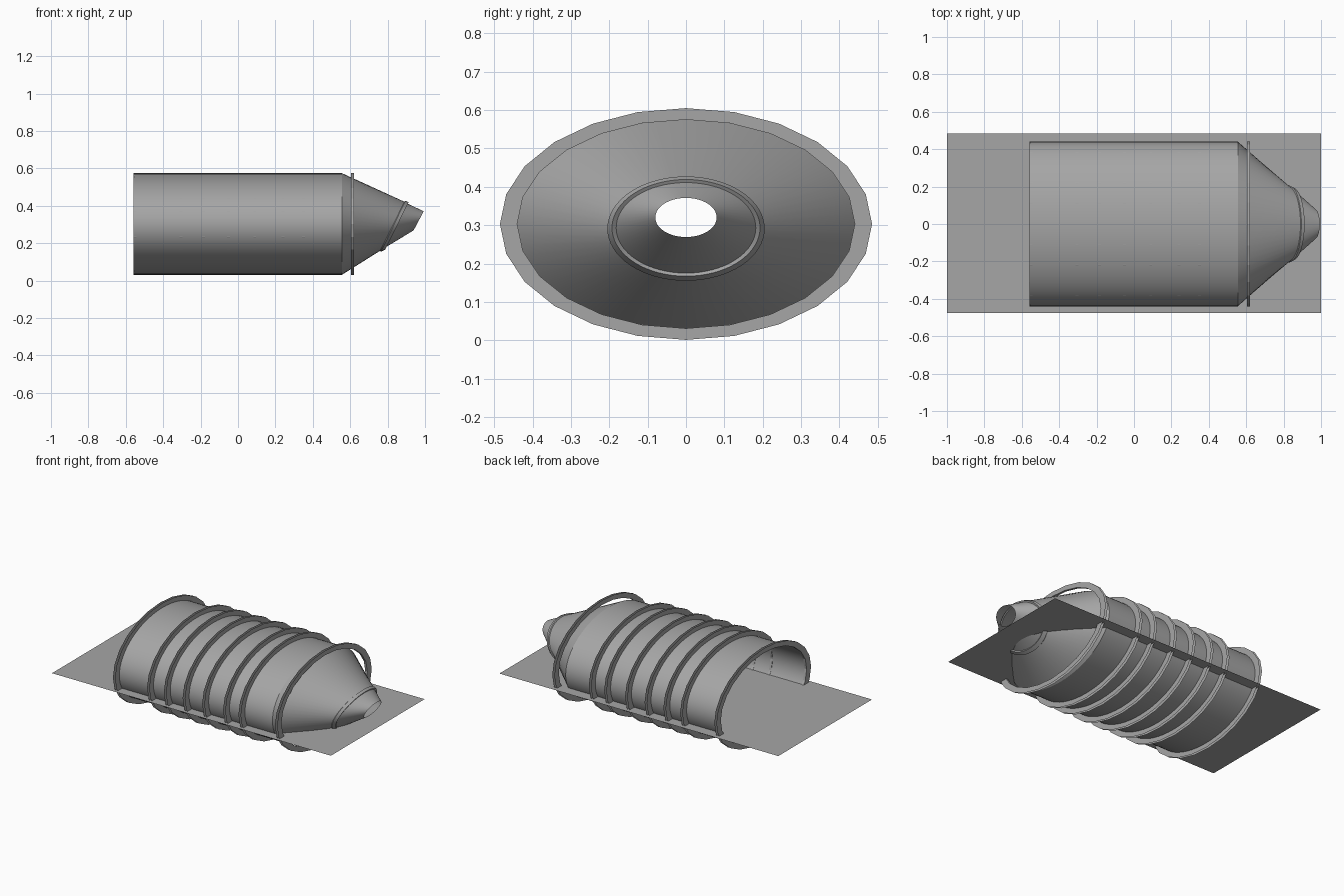
import bpy, bmesh, math

cube = bpy.data.objects.get("Cube")
if cube:
    bpy.data.objects.remove(cube)

grey = bpy.data.materials.new("mid grey")
grey.use_nodes = True
colour = (0.38, 0.38, 0.38, 1)
grey.diffuse_color = colour
grey.node_tree.nodes["Principled BSDF"].inputs["Base Color"].default_value = colour

MID = 0.303            # height of the hull axis
HULL = (0.44, 0.272)   # half width and half height of the hull
RIM = (0.485, 0.302)   # same for the outer edge of the hoops


def loft(name, sections, sides, smooth=True):
    """Skin a row of elliptical sections (x, slant, centre z, half width, half height)."""
    bm = bmesh.new()
    loops = []
    for x, slant, z, ry, rz in sections:
        loop = []
        for i in range(sides):
            a = math.tau * i / sides
            s = math.sin(a)
            loop.append(bm.verts.new((x + slant * s, ry * math.cos(a), z + rz * s)))
        loops.append(loop)
    for a, b in zip(loops, loops[1:]):
        for i in range(sides):
            j = (i + 1) % sides
            bm.faces.new((a[i], a[j], b[j], b[i]))
    bmesh.ops.recalc_face_normals(bm, faces=bm.faces)
    mesh = bpy.data.meshes.new(name)
    bm.to_mesh(mesh)
    bm.free()
    obj = bpy.data.objects.new(name, mesh)
    bpy.context.collection.objects.link(obj)
    mesh.materials.append(grey)
    if smooth:
        bpy.ops.object.select_all(action='DESELECT')
        obj.select_set(True)
        bpy.context.view_layer.objects.active = obj
        bpy.ops.object.shade_smooth_by_angle(angle=math.radians(20))
    return obj


# Open hull tube in two lengths
loft("rear_hull", [(-0.555, 0, MID, *HULL), (0, 0, MID, *HULL)], 64)
loft("front_hull", [(0, 0, MID, *HULL), (0.555, 0, MID, *HULL)], 64)

# Tapering nose with a slanted collar and an open tip
loft("nose_cone", [(0.555, 0, MID, *HULL), (0.825, 0.065, 0.291, 0.2, 0.131)], 64)
loft("nose_collar", [(0.825, 0.065, 0.291, 0.2, 0.131),
                     (0.83, 0.065, 0.291, 0.205, 0.136),
                     (0.85, 0.062, 0.293, 0.193, 0.126),
                     (0.846, 0.062, 0.293, 0.182, 0.118)], 64)
loft("nose_tip", [(0.846, 0.062, 0.293, 0.182, 0.118),
                  (0.966, 0.027, 0.32, 0.08, 0.051)], 64)

# Hoops: two thin flanges joined by an inner band
for n, x in enumerate((-0.55, -0.305, -0.185, -0.05, 0.09, 0.24, 0.35, 0.612)):
    a, b = x - 0.0075, x + 0.0075
    loft(f"hoop_{n + 1}", [(a, 0, MID, *RIM), (a, 0, MID, *HULL),
                           (b, 0, MID, *HULL), (b, 0, MID, *RIM)], 24, smooth=False)

# Flat deck sheet crossing the hull
bpy.ops.mesh.primitive_plane_add(size=2, location=(0, 0.003, 0.21))
deck = bpy.context.object
deck.name = "deck_sheet"
deck.scale = (1, 0.48, 1)
deck.data.materials.append(grey)
